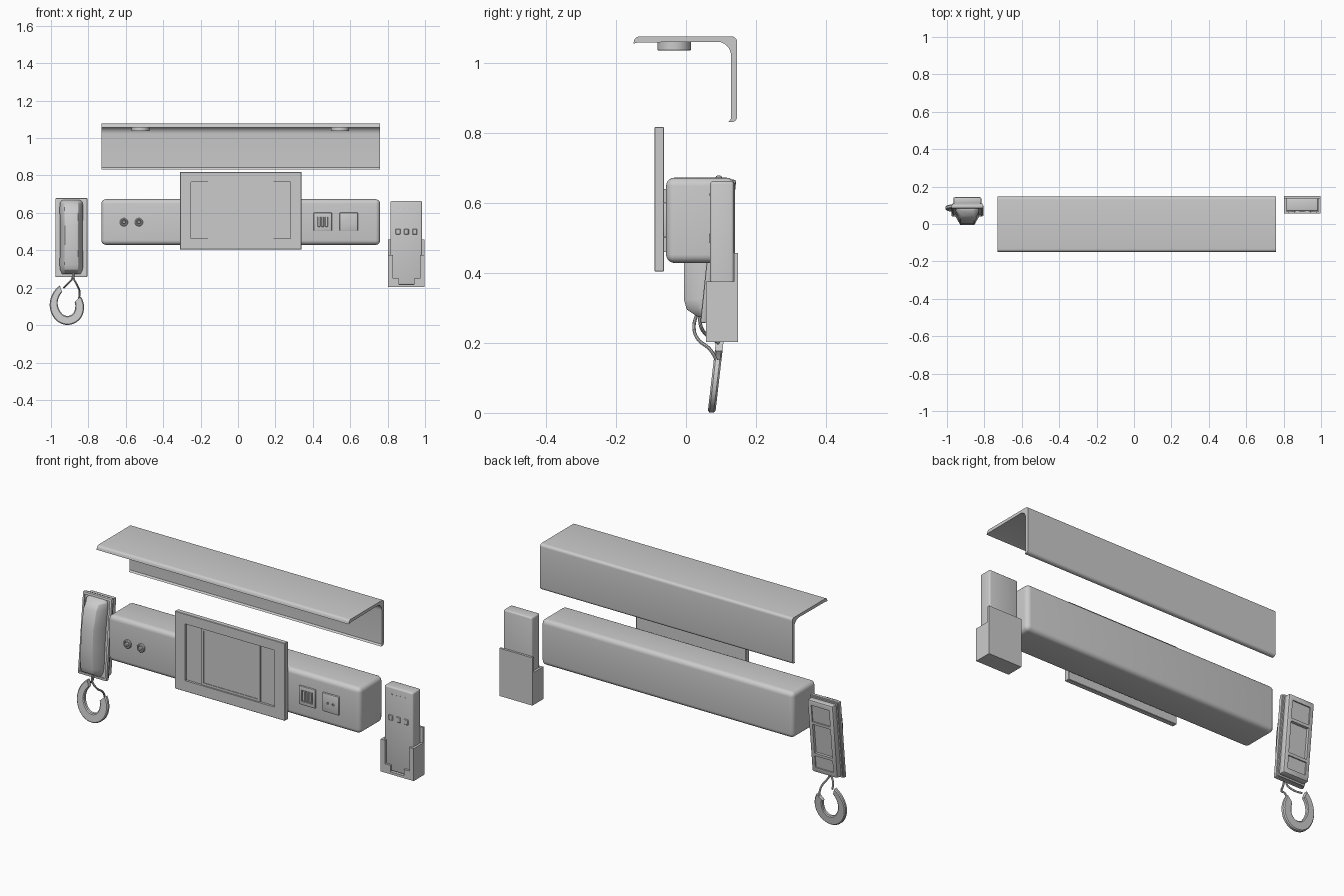
import bpy, bmesh, math
from mathutils import Vector

if "Cube" in bpy.data.objects:
    bpy.data.objects.remove(bpy.data.objects["Cube"])


def finish(name, bm, bevel=0, segs=2, min_angle=30):
    bmesh.ops.recalc_face_normals(bm, faces=bm.faces)
    if bevel:
        edges = [e for e in bm.edges if e.calc_face_angle(0) > math.radians(min_angle)]
        bmesh.ops.bevel(bm, geom=edges, offset=bevel, segments=segs, profile=0.5,
                        affect='EDGES', clamp_overlap=True)
    me = bpy.data.meshes.new(name)
    bm.to_mesh(me)
    bm.free()
    ob = bpy.data.objects.new(name, me)
    bpy.context.collection.objects.link(ob)
    smooth(ob)
    return ob


def select(ob):
    bpy.ops.object.select_all(action='DESELECT')
    ob.select_set(True)
    bpy.context.view_layer.objects.active = ob


def smooth(ob):
    select(ob)
    bpy.ops.object.shade_smooth_by_angle(angle=math.radians(35))


def prism(name, pts, axis, a, b, bevel=0, segs=2, shear=0, min_angle=30):
    """Extrude a profile: axis 'x' takes (y, z) points, axis 'y' takes (x, z) points."""
    bm = bmesh.new()
    mk = (lambda p: (a, p[0], p[1])) if axis == 'x' else (lambda p: (p[0], a, p[1]))
    face = bm.faces.new([bm.verts.new(mk(p)) for p in pts])
    ext = bmesh.ops.extrude_face_region(bm, geom=[face])['geom']
    off = Vector((b - a, 0, 0)) if axis == 'x' else Vector((0, b - a, 0))
    for v in ext:
        if isinstance(v, bmesh.types.BMVert):
            v.co += off
    for v in bm.verts:
        v.co.y += (v.co.z - 0.25) * shear
    return finish(name, bm, bevel, segs, min_angle)


def box(name, x0, x1, y0, y1, z0, z1, bevel=0, segs=2, shear=0):
    return prism(name, [(x0, z0), (x1, z0), (x1, z1), (x0, z1)], 'y', y0, y1, bevel, segs, shear)


def lathe(name, prof, centre, axis, n=32):
    """Stack rings of (radius, distance) along an axis vector and cap the ends."""
    bm = bmesh.new()
    rot = Vector((0, 0, 1)).rotation_difference(Vector(axis))
    rings = []
    for r, h in prof:
        rings.append([bm.verts.new(Vector(centre) + rot @ Vector(
            (r * math.cos(math.tau * i / n), r * math.sin(math.tau * i / n), h))) for i in range(n)])
    skin(bm, rings)
    return finish(name, bm)


def skin(bm, rings):
    for p, q in zip(rings, rings[1:]):
        for i in range(len(p)):
            j = (i + 1) % len(p)
            bm.faces.new((p[i], p[j], q[j], q[i]))
    bm.faces.new(rings[0])
    bm.faces.new(rings[-1])


def cut(ob, cutter):
    cutter.hide_render = True
    m = ob.modifiers.new('cut', 'BOOLEAN')
    m.operation, m.solver, m.object = 'DIFFERENCE', 'EXACT', cutter
    select(ob)
    bpy.ops.object.modifier_apply(modifier='cut')
    bpy.data.objects.remove(cutter)
    smooth(ob)


# long wall unit
box('main_body', -0.73, 0.76, -0.057, 0.14, 0.429, 0.673, 0.024, 5)


# canopy: L section with filleted corner and small lips
def arc(cy, cz, r, a0, a1, n=6):
    return [(cy + r * math.cos(math.radians(a0 + (a1 - a0) * i / n)),
             cz + r * math.sin(math.radians(a0 + (a1 - a0) * i / n))) for i in range(n + 1)]


section = (arc(0.131, 1.062, 0.015, 0, 90) + arc(-0.134, 1.062, 0.015, 90, 170, 4)
           + [(-0.151, 1.056), (-0.138, 1.06)] + arc(0.089, 1.022, 0.040, 90, 0)
           + [(0.129, 0.842), (0.122, 0.833)] + arc(0.131, 0.847, 0.015, -80, 0, 4))
prism('canopy', section, 'x', -0.73, 0.76)

# lamps under the canopy
for i, x in enumerate((-0.522, 0.545)):
    lathe(f'lamp_{i}', [(0.048, 0), (0.048, 0.022), (0.046, 0.024), (0.038, 0.024), (0.036, 0.019)],
          (x, -0.034, 1.061), (0, 0, -1))

# display panel with stepped recess
panel = box('display_panel', -0.31, 0.34, -0.09, -0.063, 0.404, 0.818, 0.002, 1)
cut(panel, box('cutter', -0.25, 0.28, -0.12, -0.078, 0.462, 0.765))
screen = box('display_screen', -0.16, 0.19, -0.084, -0.077, 0.463, 0.764)
cut(screen, box('cutter', -0.145, 0.175, -0.12, -0.081, 0.475, 0.752))
box('display_mount', -0.20, 0.23, -0.065, -0.05, 0.46, 0.64)

# round sockets
for i, x in enumerate((-0.61, -0.53)):
    lathe(f'jack_{i}', [(0.022, 0), (0.022, 0.008), (0.019, 0.012), (0.015, 0.012), (0.012, 0.007),
                        (0.010, 0.007), (0.010, 0.016), (0.006, 0.019)], (x, -0.057, 0.55), (0, -1, 0), 20)

# square outlets: one slotted, one with two pin holes
for i, x in enumerate((0.453, 0.592)):
    plate = box(f'outlet_{i}', x - 0.049, x + 0.049, -0.066, -0.05, 0.502, 0.602, 0.005, 2)
    if i == 0:
        cut(plate, box('cutter', x - 0.032, x + 0.032, -0.09, -0.06, 0.522, 0.582))
        for k in (-1, 0, 1):
            box(f'outlet_bar_{k + 1}', x + k * 0.02 - 0.007, x + k * 0.02 + 0.007,
                -0.066, -0.058, 0.525, 0.579, 0.002, 1)
    else:
        for s in (-1, 1):
            cut(plate, lathe('cutter', [(0.006, 0), (0.006, 0.03)],
                             (x + s * 0.016, -0.06, 0.552), (0, -1, 0), 12))

# remote control and its buttons
box('remote', 0.815, 0.984, 0.069, 0.137, 0.215, 0.663, 0.008, 3)
for i in range(3):
    x = 0.855 + i * 0.045
    box(f'remote_button_{i}', x - 0.013, x + 0.013, 0.066, 0.075, 0.485, 0.515, 0.003, 1)
for i in range(4):
    x = 0.86 + i * 0.026
    lathe(f'remote_light_{i}', [(0.004, 0), (0.004, 0.002)], (x, 0.0695, 0.625), (0, -1, 0), 8)

# remote holder: back, sides, floor and notched front lip
box('holder_back', 0.803, 0.998, 0.137, 0.149, 0.203, 0.458)
for n, x in (('left', 0.803), ('right', 0.986)):
    prism(f'holder_side_{n}', [(0.057, 0.203), (0.149, 0.203), (0.149, 0.458), (0.137, 0.458),
                               (0.137, 0.376), (0.057, 0.376)], 'x', x, x + 0.012)
box('holder_floor', 0.803, 0.998, 0.057, 0.149, 0.203, 0.216)
lip = [(0.803, 0.203), (0.998, 0.203), (0.998, 0.376), (0.972, 0.376), (0.972, 0.25), (0.94, 0.25),
       (0.94, 0.216), (0.86, 0.216), (0.86, 0.25), (0.829, 0.25), (0.829, 0.376), (0.803, 0.376)]
prism('holder_front', lip, 'y', 0.057, 0.068)

# tilted handset cradle
CX, T = -0.891, 0.105


def slab(name, hw, y0, y1, z0, z1, bevel=0, segs=2):
    return box(name, CX - hw, CX + hw, y0, y1, z0, z1, bevel, segs, T)


flange = slab('cradle_flange', 0.086, 0.04, 0.058, 0.257, 0.679, 0.005, 2)
cut(flange, slab('cutter', 0.074, 0.0, 0.046, 0.27, 0.666))
slab('cradle_step', 0.08, 0.056, 0.066, 0.262, 0.674)
back = slab('cradle_back', 0.075, 0.063, 0.1, 0.268, 0.668, 0.008, 2)
cut(back, slab('cutter', 0.053, 0.085, 0.14, 0.375, 0.535))
for z0, z1 in ((0.295, 0.36), (0.55, 0.64)):
    cut(back, slab('cutter', 0.053, 0.094, 0.14, z0, z1))

# faceted handset: rows of z, front y, back half width, front half width
rows = [(0.274, 0.034, 0.050, 0.034), (0.296, 0.002, 0.060, 0.036), (0.325, -0.006, 0.063, 0.037),
        (0.43, -0.006, 0.060, 0.035), (0.53, 0.0, 0.060, 0.035), (0.625, 0.022, 0.063, 0.037),
        (0.655, 0.044, 0.060, 0.036), (0.668, 0.074, 0.050, 0.034)]
bm = bmesh.new()
rings = []
for z, yf, wb, wf in rows:
    yb = 0.047 + (z - 0.25) * T
    ym = yf + (yb - yf) * 0.75
    pts = [(-wb, yb), (-wb, ym), (-wf, yf), (wf, yf), (wb, ym), (wb, yb)]
    rings.append([bm.verts.new((CX + x, y, z)) for x, y in pts])
skin(bm, rings)
finish('handset', bm, 0.004, 2, 35)

# open hook ring hanging below
bm = bmesh.new()
rings = []
N = 40
for i in range(N + 1):
    t = i / N
    a = math.radians(42 - 294 * t)
    left = max(0, (t - 0.62) / 0.38) ** 2
    right = max(0, (0.2 - t) / 0.2) ** 2
    ri, ro = 0.04 + 0.052 * left + 0.012 * right, 0.088 + 0.042 * left + 0.008 * right
    ring = []
    for r, d in ((ri, -0.007), (ri + 0.005, -0.011), (ro - 0.005, -0.011), (ro, -0.006),
                 (ro, 0.006), (ro - 0.005, 0.011), (ri + 0.005, 0.011), (ri, 0.007)):
        z = 0.089 + r * math.sin(a)
        ring.append(bm.verts.new((-0.912 + r * math.cos(a), 0.073 + z * 0.115 + d, z)))
    rings.append(ring)
skin(bm, rings)
finish('hook_ring', bm)

# two cords joining handset and ring
cords = {'cord_left': [(-0.884, 0.04, 0.285), (-0.886, 0.042, 0.25), (-0.91, 0.06, 0.222), (-0.932, 0.094, 0.2)],
         'cord_right': [(-0.88, 0.032, 0.285), (-0.878, 0.023, 0.25), (-0.86, 0.032, 0.214),
                        (-0.847, 0.07, 0.18), (-0.85, 0.092, 0.142)]}
for name, pts in cords.items():
    cu = bpy.data.curves.new(name, 'CURVE')
    cu.dimensions, cu.bevel_depth, cu.bevel_resolution, cu.use_fill_caps = '3D', 0.005, 2, True
    sp = cu.splines.new('BEZIER')
    sp.bezier_points.add(len(pts) - 1)
    for bp, p in zip(sp.bezier_points, pts):
        bp.co, bp.handle_left_type, bp.handle_right_type = p, 'AUTO', 'AUTO'
    ob = bpy.data.objects.new(name, cu)
    bpy.context.collection.objects.link(ob)
    select(ob)
    bpy.ops.object.convert(target='MESH')
    smooth(bpy.context.object)
